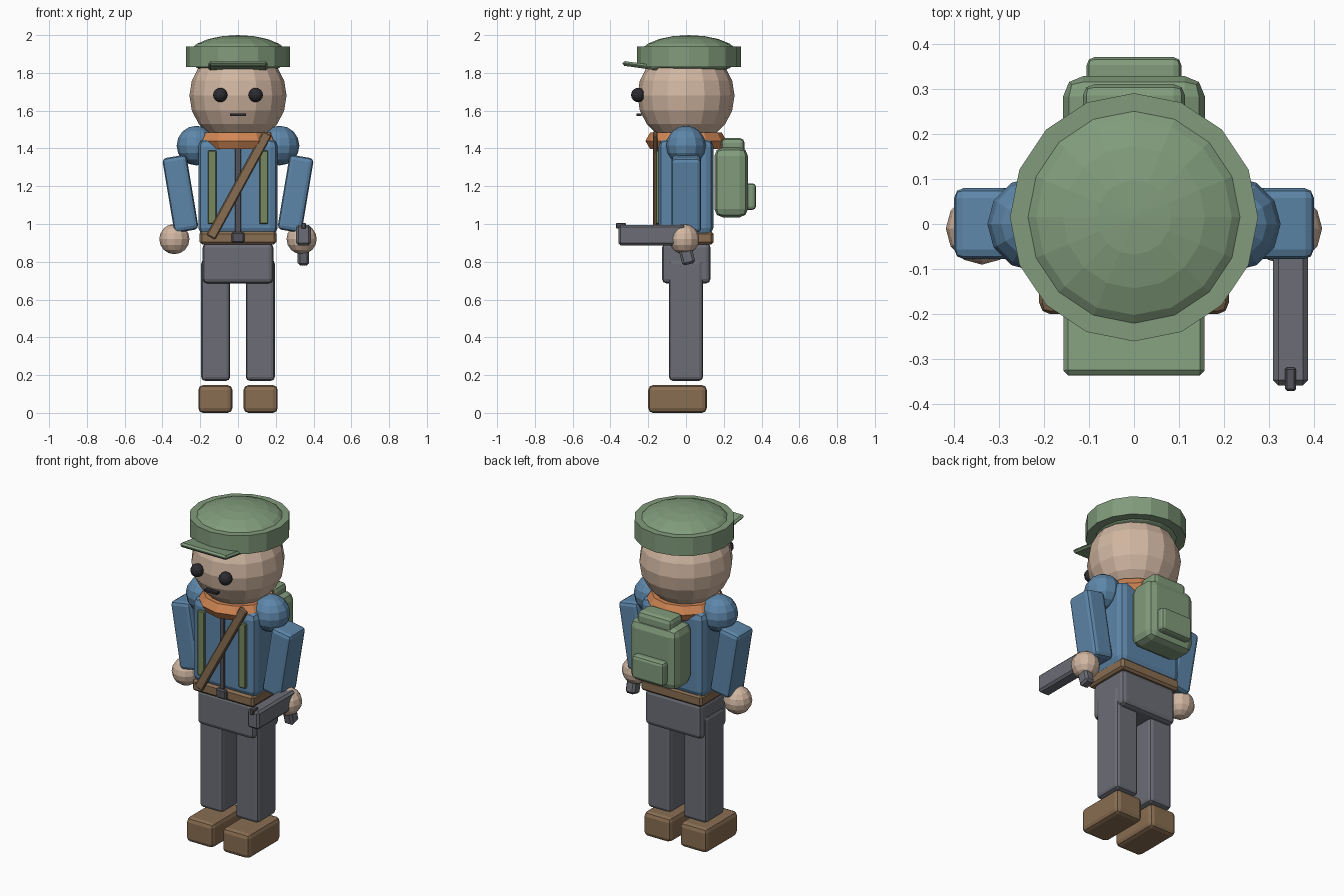
import bpy
from math import radians, atan2, hypot

cube = bpy.data.objects.get("Cube")
if cube:
    bpy.data.objects.remove(cube, do_unlink=True)


def material(name, *rgb):
    m = bpy.data.materials.new(name)
    m.use_nodes = True
    m.diffuse_color = (*rgb, 1)
    m.node_tree.nodes["Principled BSDF"].inputs["Base Color"].default_value = (*rgb, 1)
    return m


BLUE = material("blue cloth", 0.11, 0.24, 0.40)
GREEN = material("green canvas", 0.22, 0.33, 0.20)
OLIVE = material("olive webbing", 0.19, 0.25, 0.12)
SKIN = material("skin", 0.64, 0.47, 0.36)
GREY = material("grey cloth", 0.15, 0.155, 0.18)
BROWN = material("brown leather", 0.25, 0.155, 0.085)
ORANGE = material("orange scarf", 0.64, 0.24, 0.09)
DARK = material("dark metal", 0.085, 0.085, 0.10)
BLACK = material("black", 0.025, 0.025, 0.03)


def finish(name, mat):
    o = bpy.context.object
    o.name = name
    o.data.materials.append(mat)
    return o


def box(name, mat, x, y, z, bevel=0.0, segments=2, rot=(0, 0, 0)):
    """Bevelled box from (min, max) spans on each axis, turned about its centre."""
    spans = (x, y, z)
    bpy.ops.mesh.primitive_cube_add(size=1, location=[(a + b) / 2 for a, b in spans])
    o = finish(name, mat)
    for v in o.data.vertices:
        v.co = [c * (b - a) for c, (a, b) in zip(v.co, spans)]
    o.rotation_euler = rot
    if bevel:
        m = o.modifiers.new("Bevel", "BEVEL")
        m.width, m.segments = bevel, segments
    return o


def ball(name, mat, loc, r, segments=12, rings=8, height=1):
    bpy.ops.mesh.primitive_uv_sphere_add(segments=segments, ring_count=rings, radius=r, location=loc)
    o = finish(name, mat)
    o.scale.z = height
    return o


# Paired limbs and straps
for side, s in (("left", 1), ("right", -1)):
    def span(a, b):
        return tuple(sorted((s * a, s * b)))
    box(side + "_boot", BROWN, span(0.03, 0.21), (-0.2, 0.11), (0, 0.147), 0.025)
    box(side + "_leg", GREY, span(0.042, 0.195), (-0.09, 0.09), (0.17, 0.81), 0.02)
    ball(side + "_shoulder", BLUE, (s * 0.22, 0, 1.415), 0.105)
    box(side + "_arm", BLUE, span(0.24, 0.37), (-0.078, 0.08), (0.96, 1.36), 0.022,
        rot=(0, s * radians(9.5), 0))
    ball(side + "_hand", SKIN, (s * 0.337, -0.01, 0.92), 0.08)
    box(side + "_chest_strap", OLIVE, span(0.113, 0.16), (-0.16, -0.14), (1.0, 1.39), 0.005, 1)
    ball(side + "_eye", BLACK, (s * 0.094, -0.253, 1.683), 0.038)

# Body
box("hips", GREY, (-0.187, 0.187), (-0.127, 0.13), (0.685, 0.9), 0.025)
box("torso", BLUE, (-0.21, 0.21), (-0.145, 0.145), (0.94, 1.45), 0.04)
box("belt", BROWN, (-0.203, 0.203), (-0.15, 0.145), (0.892, 0.96), 0.012, 1)
box("buckle", DARK, (-0.034, 0.034), (-0.165, -0.14), (0.9, 0.957), 0.008, 1)
box("placket", DARK, (-0.015, 0.015), (-0.153, -0.14), (0.95, 1.41), 0.003, 1)

# Diagonal shoulder sling
dx, dz = 0.30, 0.55
mid_x, mid_z, half = 0.006, 1.205, hypot(dx, dz) / 2
box("sling", BROWN, (mid_x - 0.026, mid_x + 0.026), (-0.176, -0.152),
    (mid_z - half, mid_z + half), 0.006, 1, (0, atan2(dx, dz), 0))

# Scarf
bpy.ops.mesh.primitive_torus_add(major_segments=12, minor_segments=6, major_radius=0.165,
                                 minor_radius=0.05, location=(0, 0, 1.44))
finish("scarf", ORANGE)

# Head and cap
ball("head", SKIN, (0, 0, 1.68), 0.257, 16, 10)
box("mouth", BLACK, (-0.042, 0.042), (-0.263, -0.235), (1.573, 1.586))
bpy.ops.mesh.primitive_cylinder_add(vertices=16, radius=0.275, depth=0.11, location=(0, 0.015, 1.885))
finish("cap_band", GREEN)
ball("cap_dome", GREEN, (0, 0.015, 1.89), 0.268, 16, 10, 0.41)
box("cap_visor", GREEN, (-0.156, 0.156), (-0.336, -0.14), (1.825, 1.85), 0.01, 1, (radians(-8), 0, 0))

# Backpack
box("backpack", GREEN, (-0.157, 0.157), (0.15, 0.328), (1.035, 1.405), 0.045)
box("backpack_lid", GREEN, (-0.113, 0.113), (0.185, 0.31), (1.37, 1.455), 0.025)
box("backpack_pocket", GREEN, (-0.105, 0.105), (0.3, 0.37), (1.075, 1.215), 0.018)

# Pistol
box("pistol_body", GREY, (0.308, 0.386), (-0.358, 0.0), (0.887, 0.995), 0.012, 1)
box("pistol_grip", GREY, (0.316, 0.376), (-0.035, 0.035), (0.785, 0.92), 0.012, 1, (radians(14), 0, 0))
box("pistol_sight", DARK, (0.335, 0.359), (-0.37, -0.318), (0.975, 1.006), 0.004, 1)
